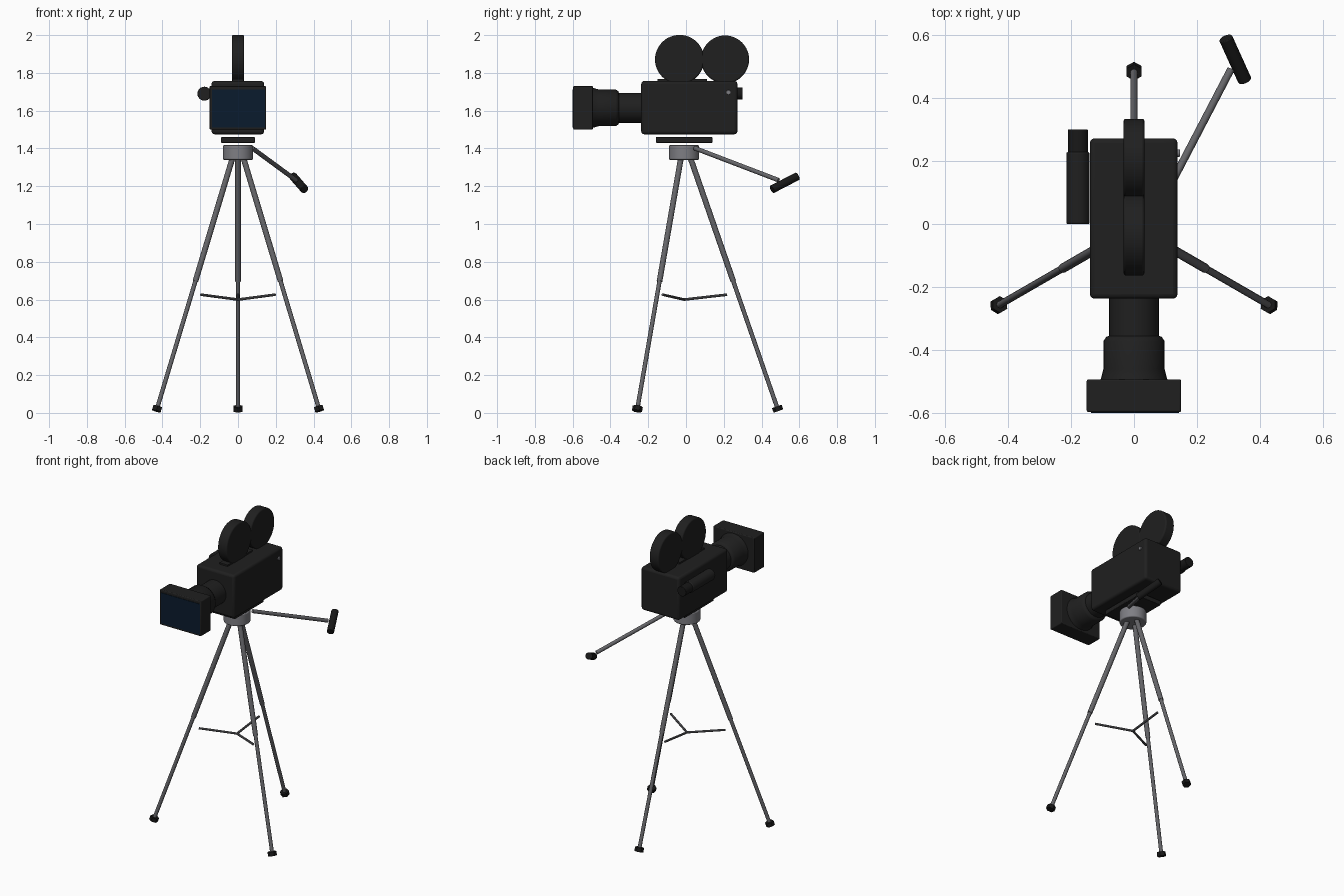
import bpy, bmesh, math
from mathutils import Vector

if "Cube" in bpy.data.objects:
    bpy.data.objects.remove(bpy.data.objects["Cube"], do_unlink=True)


def material(name, r, g, b):
    m = bpy.data.materials.new(name)
    m.use_nodes = True
    m.diffuse_color = (r, g, b, 1)
    m.node_tree.nodes["Principled BSDF"].inputs["Base Color"].default_value = (r, g, b, 1)
    return m


BLACK = material("body black", 0.014, 0.014, 0.014)
RUBBER = material("rubber black", 0.009, 0.009, 0.009)
GLASS = material("lens blue", 0.003, 0.011, 0.026)
METAL = material("light metal", 0.21, 0.21, 0.23)
STEEL = material("leg grey", 0.13, 0.13, 0.14)


def finish(name, mat, bevel=0, smooth=True):
    ob = bpy.context.object
    ob.name = name
    ob.data.materials.append(mat)
    if bevel:
        mod = ob.modifiers.new("Bevel", "BEVEL")
        mod.width, mod.segments = bevel, 3
        mod.limit_method = "ANGLE"
    if smooth:
        bpy.ops.object.shade_smooth_by_angle(angle=math.radians(40))
    return ob


def box(name, lo, hi, mat, bevel=0):
    lo, hi = Vector(lo), Vector(hi)
    bpy.ops.mesh.primitive_cube_add(size=1, location=(lo + hi) / 2)
    bpy.context.object.scale = hi - lo
    bpy.ops.object.transform_apply(location=False, rotation=False)
    return finish(name, mat, bevel)


def rod(name, a, b, radius, mat, sides=16, bevel=0, smooth=True):
    a, b = Vector(a), Vector(b)
    bpy.ops.mesh.primitive_cylinder_add(vertices=sides, radius=radius,
                                        depth=(b - a).length, location=(a + b) / 2)
    bpy.context.object.rotation_euler = (b - a).to_track_quat("Z", "Y").to_euler()
    return finish(name, mat, bevel, smooth)


def lathe(name, profile, z, mat, sides=32):
    """Spin (y, radius) points about the lens axis, with closed ends."""
    bm = bmesh.new()
    rings = []
    for y, r in profile:
        rings.append([bm.verts.new((r * math.cos(t), y, z + r * math.sin(t)))
                      for t in (math.tau * i / sides for i in range(sides))])
    for p, q in zip(rings, rings[1:]):
        for i in range(sides):
            j = (i + 1) % sides
            bm.faces.new((p[i], p[j], q[j], q[i]))
    bm.faces.new(rings[0])
    bm.faces.new(rings[-1])
    bmesh.ops.recalc_face_normals(bm, faces=bm.faces)
    me = bpy.data.meshes.new(name)
    bm.to_mesh(me)
    bm.free()
    ob = bpy.data.objects.new(name, me)
    bpy.context.collection.objects.link(ob)
    bpy.ops.object.select_all(action="DESELECT")
    ob.select_set(True)
    bpy.context.view_layer.objects.active = ob
    return finish(name, mat)


# Camera body, reel foot and side screw
box("camera_body", (-0.14, -0.237, 1.475), (0.138, 0.272, 1.757), BLACK, 0.015)
box("reel_mount", (-0.03, -0.15, 1.75), (0.03, 0.11, 1.767), BLACK)
rod("side_screw", (0.13, 0.225, 1.697), (0.146, 0.225, 1.697), 0.012, METAL, bevel=0.003)

# Film reels
for name, y, r in (("front_reel", -0.034, 0.13), ("rear_reel", 0.207, 0.127)):
    rod(name, (-0.033, y, 1.871), (0.033, y, 1.871), r, BLACK, sides=48, bevel=0.008)

# Lens barrel, hood and glass
lathe("lens_barrel", [(-0.23, 0.079), (-0.355, 0.079), (-0.358, 0.088), (-0.372, 0.097),
                      (-0.46, 0.097), (-0.48, 0.102), (-0.5, 0.108)], 1.615, BLACK)
box("lens_hood", (-0.15, -0.597, 1.5), (0.149, -0.493, 1.73), BLACK, 0.005)
box("lens_glass", (-0.137, -0.6, 1.512), (0.143, -0.594, 1.712), GLASS)

# Viewfinder on the right side
rod("viewfinder", (-0.178, 0, 1.69), (-0.178, 0.228, 1.69), 0.037, BLACK, sides=24, bevel=0.005)
rod("eyepiece", (-0.178, 0.225, 1.69), (-0.178, 0.3, 1.69), 0.032, RUBBER, sides=24, bevel=0.003)

# Tripod head and mounting plate
CY = -0.01
box("mounting_plate", (-0.09, -0.16, 1.43), (0.09, 0.14, 1.46), BLACK, 0.004)
rod("tripod_head", (0, CY, 1.34), (0, CY, 1.417), 0.08, METAL, sides=32, bevel=0.006)

# Three legs, each with a foot and a spreader arm
for name, deg in (("back", 90), ("right", 210), ("left", 330)):
    t = math.radians(deg)

    def at(radius, z):
        return Vector((radius * math.cos(t), CY + radius * math.sin(t), z))

    top, foot = at(0.035, 1.345), at(0.495, 0.022)
    joint = top.lerp(foot, 0.49)
    axis = (foot - top).normalized() * 0.013
    rod(name + "_upper_leg", top, joint, 0.015, STEEL, sides=12)
    rod(name + "_lower_leg", joint - axis, foot, 0.0115, STEEL, sides=12)
    rod(name + "_foot", foot - axis, foot + axis, 0.027, RUBBER, sides=6, smooth=False)
    rod(name + "_spreader", at(0, 0.6), at(0.228, 0.626), 0.007, STEEL, sides=8)

# Pan handle with a rubber grip
rod("pan_handle", (0.075, 0.045, 1.402), (0.307, 0.49, 1.232), 0.012, STEEL, sides=12)
rod("handle_grip", (0.291, 0.59, 1.253), (0.352, 0.455, 1.183), 0.022, RUBBER, sides=16, bevel=0.003)
